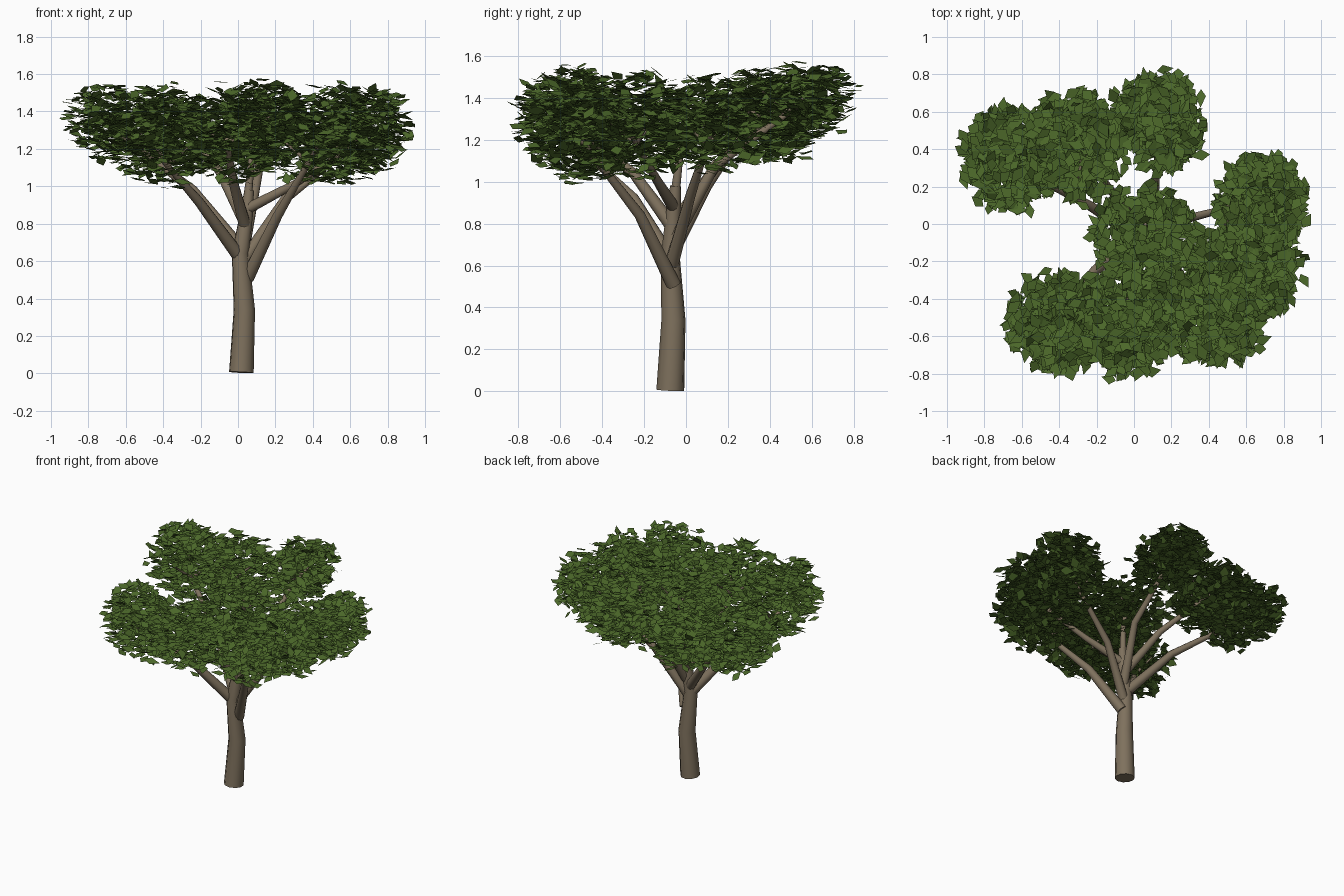
import bpy, math, random
from mathutils import Vector, Euler

random.seed(7)
if "Cube" in bpy.data.objects:
    bpy.data.objects.remove(bpy.data.objects["Cube"], do_unlink=True)


def material(name, color):
    mat = bpy.data.materials.new(name)
    mat.use_nodes = True
    mat.diffuse_color = color
    bsdf = mat.node_tree.nodes["Principled BSDF"]
    bsdf.inputs["Base Color"].default_value = color
    bsdf.inputs["Roughness"].default_value = 0.9
    return mat


bark = material("bark", (0.21, 0.165, 0.11, 1))
foliage = material("foliage", (0.07, 0.135, 0.022, 1))


def tube(name, points):
    """Round tapered tube of straight lengths through (x, y, z, radius) points."""
    curve = bpy.data.curves.new(name, "CURVE")
    curve.dimensions = "3D"
    curve.bevel_depth = 1
    curve.bevel_resolution = 3
    curve.resolution_u = 3
    curve.use_fill_caps = True
    spline = curve.splines.new("BEZIER")
    spline.bezier_points.add(len(points) - 1)
    for p, (x, y, z, r) in zip(spline.bezier_points, points):
        p.co = (x, y, z)
        p.radius = r
        p.handle_left_type = p.handle_right_type = "VECTOR"
    obj = bpy.data.objects.new(name, curve)
    bpy.context.collection.objects.link(obj)
    bpy.ops.object.select_all(action="DESELECT")
    obj.select_set(True)
    bpy.context.view_layer.objects.active = obj
    bpy.ops.object.convert(target="MESH")
    obj = bpy.context.object
    obj.data.materials.clear()
    obj.data.materials.append(bark)
    bpy.ops.object.shade_smooth_by_angle(angle=math.radians(50))


# Trunk
tube("trunk", [(0.018, -0.075, 0.005, 0.067), (0.034, -0.06, 0.34, 0.058),
               (0.012, -0.075, 0.64, 0.046), (0.045, -0.06, 0.85, 0.036),
               (0.06, -0.05, 0.98, 0.026)])

# Limbs: start, bend and tip, with the radius at the start
limbs = {
    "front_right_limb": ((0.01, -0.07, 0.62), (-0.21, -0.25, 0.92), (-0.42, -0.5, 1.16), 0.037),
    "front_left_limb": ((0.05, -0.06, 0.51), (0.21, -0.22, 0.84), (0.42, -0.5, 1.2), 0.037),
    "left_limb": ((0.03, -0.07, 0.6), (0.25, 0.02, 0.93), (0.64, 0.12, 1.24), 0.034),
    "left_front_limb": ((0.05, -0.06, 0.88), (0.3, -0.14, 1.01), (0.62, -0.26, 1.22), 0.03),
    "front_limb": ((0.04, -0.06, 0.78), (-0.03, -0.25, 1.04), (-0.06, -0.52, 1.25), 0.034),
    "right_limb": ((0.02, -0.07, 0.66), (-0.24, 0.1, 0.98), (-0.66, 0.32, 1.3), 0.035),
    "back_right_limb": ((0.04, -0.06, 0.8), (-0.1, 0.15, 1.08), (-0.32, 0.43, 1.34), 0.032),
    "back_limb": ((0.04, -0.06, 0.72), (0.11, 0.14, 1.08), (0.14, 0.56, 1.38), 0.033),
    "centre_limb": ((0.05, -0.055, 0.92), (0.07, -0.03, 1.12), (0.06, 0.0, 1.32), 0.024),
}
for name, (a, b, c, r) in limbs.items():
    tube(name, [(*a, r), (*b, r * 0.72), (*c, r * 0.35)])
    # Twigs fanning out inside the foliage
    start = Vector(b).lerp(Vector(c), 0.8)
    turn = random.uniform(0, math.tau)
    for i in range(3):
        ang = turn + i * math.tau / 3
        end = start + Vector((0.13 * math.cos(ang), 0.13 * math.sin(ang), 0.11))
        tube(f"{name}_twig_{i + 1}", [(*start, r * 0.35), (*end, r * 0.15)])


# Foliage clumps: centre, radii, leaf count
clumps = {
    "right_leaves": ((-0.66, 0.35, 1.32), (0.26, 0.28, 0.21), 580),
    "back_right_leaves": ((-0.31, 0.43, 1.31), (0.27, 0.3, 0.22), 580),
    "back_leaves": ((0.13, 0.54, 1.37), (0.25, 0.28, 0.18), 560),
    "centre_leaves": ((0.06, -0.06, 1.27), (0.3, 0.27, 0.21), 460),
    "left_leaves": ((0.68, 0.12, 1.28), (0.25, 0.26, 0.24), 580),
    "left_front_leaves": ((0.6, -0.24, 1.28), (0.29, 0.28, 0.25), 600),
    "front_left_leaves": ((0.43, -0.48, 1.28), (0.3, 0.28, 0.26), 620),
    "front_leaves": ((-0.02, -0.51, 1.27), (0.28, 0.31, 0.26), 620),
    "front_right_leaves": ((-0.41, -0.53, 1.26), (0.27, 0.27, 0.26), 580),
}


def leaf(centre):
    """Four corners of a diamond leaf lying nearly flat."""
    length, width = random.uniform(0.038, 0.056), random.uniform(0.024, 0.034)
    rot = Euler((random.gauss(0, 0.28), random.gauss(0, 0.28),
                 random.uniform(0, math.tau))).to_matrix()
    corners = ((-length, 0, 0), (0.01, -width, 0), (length, 0, 0), (0.01, width, 0))
    return [centre + rot @ Vector(c) for c in corners]


for name, (centre, radii, count) in clumps.items():
    verts, faces = [], []
    outward = Vector((centre[0], centre[1], 0)) * 0.3
    for _ in range(count):
        d = Vector([random.gauss(0, 1) for _ in range(3)]).normalized()
        d *= random.random() ** 0.4
        offset = Vector([d[k] * radii[k] + random.gauss(0, 0.016) for k in range(3)])
        # Clumps rise towards the rim of the crown
        offset.z += offset.dot(outward)
        faces.append(tuple(range(len(verts), len(verts) + 4)))
        verts += leaf(Vector(centre) + offset)
    mesh = bpy.data.meshes.new(name)
    mesh.from_pydata(verts, [], faces)
    mesh.materials.append(foliage)
    bpy.context.collection.objects.link(bpy.data.objects.new(name, mesh))
